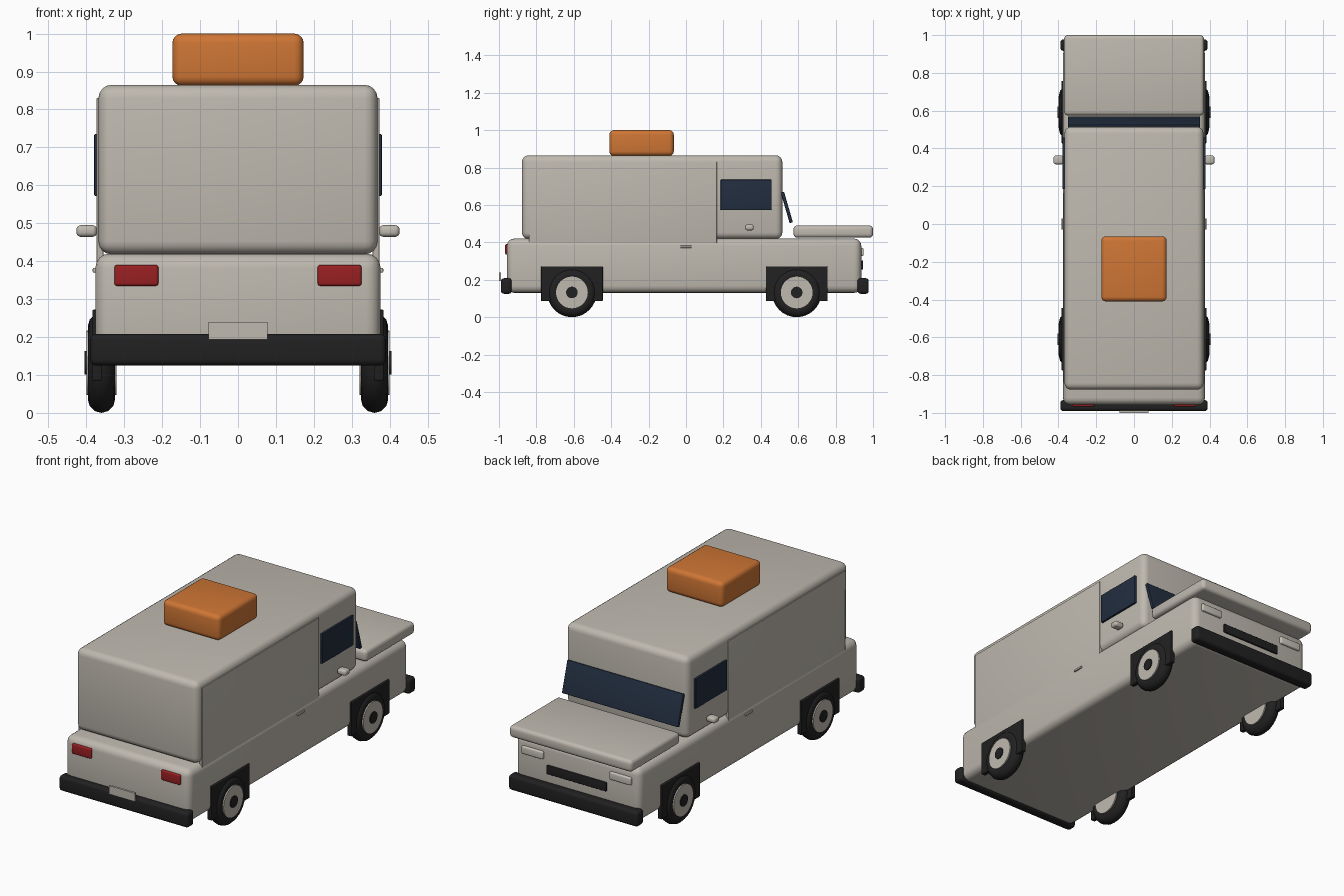
import bpy, math

if "Cube" in bpy.data.objects:
    bpy.data.objects.remove(bpy.data.objects["Cube"])


def material(name, rgb):
    m = bpy.data.materials.new(name)
    m.diffuse_color = (*rgb, 1)
    m.use_nodes = True
    m.node_tree.nodes["Principled BSDF"].inputs["Base Color"].default_value = m.diffuse_color
    return m


PAINT = material("warm_grey_paint", (0.52, 0.485, 0.43))
LIGHT = material("pale_lens", (0.58, 0.55, 0.49))
BLACK = material("black_rubber", (0.015, 0.015, 0.015))
GLASS = material("navy_glass", (0.016, 0.027, 0.05))
ORANGE = material("orange", (0.62, 0.18, 0.035))
RED = material("tail_red", (0.32, 0.014, 0.016))


def finish(ob, name, mat):
    ob.name = name
    ob.data.materials.append(mat)
    bpy.ops.object.shade_smooth_by_angle(angle=math.radians(35))
    return ob


def box(name, x, y, z, mat, bevel=0.0, tilt=0.0):
    """Box from (min, max) ranges, with rounded edges."""
    bpy.ops.mesh.primitive_cube_add(size=1)
    ob = bpy.context.object
    ob.scale = [r[1] - r[0] for r in (x, y, z)]
    bpy.ops.object.transform_apply(location=False, rotation=False, scale=True)
    ob.location = [(r[0] + r[1]) / 2 for r in (x, y, z)]
    ob.rotation_euler.x = tilt
    if bevel:
        b = ob.modifiers.new("round", 'BEVEL')
        b.width, b.segments = bevel, 4
        bpy.ops.object.modifier_apply(modifier="round")
    return finish(ob, name, mat)


def pair(name, x, y, z, mat, bevel=0.0):
    """The same box on both sides."""
    box("right_" + name, x, y, z, mat, bevel)
    box("left_" + name, (-x[1], -x[0]), y, z, mat, bevel)


def disc(name, x, y, z, radius, width, mat):
    bpy.ops.mesh.primitive_cylinder_add(vertices=32, radius=radius, depth=width,
                                        location=(x, y, z),
                                        rotation=(0, math.pi / 2, 0))
    finish(bpy.context.object, name, mat)


# body shells
box("lower_body", (-.376, .376), (-.957, .937), (.13, .42), PAINT, .038)
box("cargo_cab", (-.368, .368), (-.877, .515), (.418, .865), PAINT, .035)
pair("side_panel", (.355, .373), (-.84, .165), (.375, .83), PAINT, .002)
box("hood", (-.37, .37), (.575, 1.0), (.425, .49), PAINT, .02)
box("roof_pack", (-.173, .173), (-.41, -.065), (.862, 1.0), ORANGE, .025)

# glazing
box("windshield", (-.35, .35), (.53, .548), (.502, .672), GLASS, .004, math.radians(16))
pair("side_window", (.36, .379), (.185, .457), (.572, .735), GLASS, .003)

# mirrors and door handles
pair("mirror", (.372, .426), (.316, .362), (.464, .495), PAINT, .012)
pair("door_handle", (.37, .383), (-.03, .03), (.37, .382), PAINT, .003)

# bumpers, plate, lamps, grille
box("rear_bumper", (-.39, .39), (-.99, -.932), (.125, .208), BLACK, .016)
box("front_bumper", (-.39, .39), (.917, .977), (.125, .208), BLACK, .016)
box("number_plate", (-.078, .078), (-1.0, -.988), (.194, .24), PAINT)
pair("tail_lamp", (.21, .326), (-.967, -.945), (.335, .39), RED, .007)
pair("headlamp", (.2, .33), (.925, .95), (.328, .37), LIGHT, .007)
box("grille", (-.18, .18), (.925, .947), (.255, .303), BLACK, .004)

# wheel housings and wheels
for end, y in (("rear", -.61), ("front", .592)):
    pair(end + "_wheel_housing", (.358, .384), (y - .165, y + .165), (.085, .272), BLACK, .004)
    for side, s in (("right", 1), ("left", -1)):
        tag = f"{end}_{side}_"
        bpy.ops.mesh.primitive_torus_add(major_radius=.096, minor_radius=.036,
                                         major_segments=32, minor_segments=12,
                                         location=(s * .36, y, .132),
                                         rotation=(0, math.pi / 2, 0))
        finish(bpy.context.object, tag + "tyre", BLACK)
        disc(tag + "wheel_disc", s * .36, y, .132, .085, .08, PAINT)
        disc(tag + "hub_cap", s * .385, y, .132, .031, .04, BLACK)
